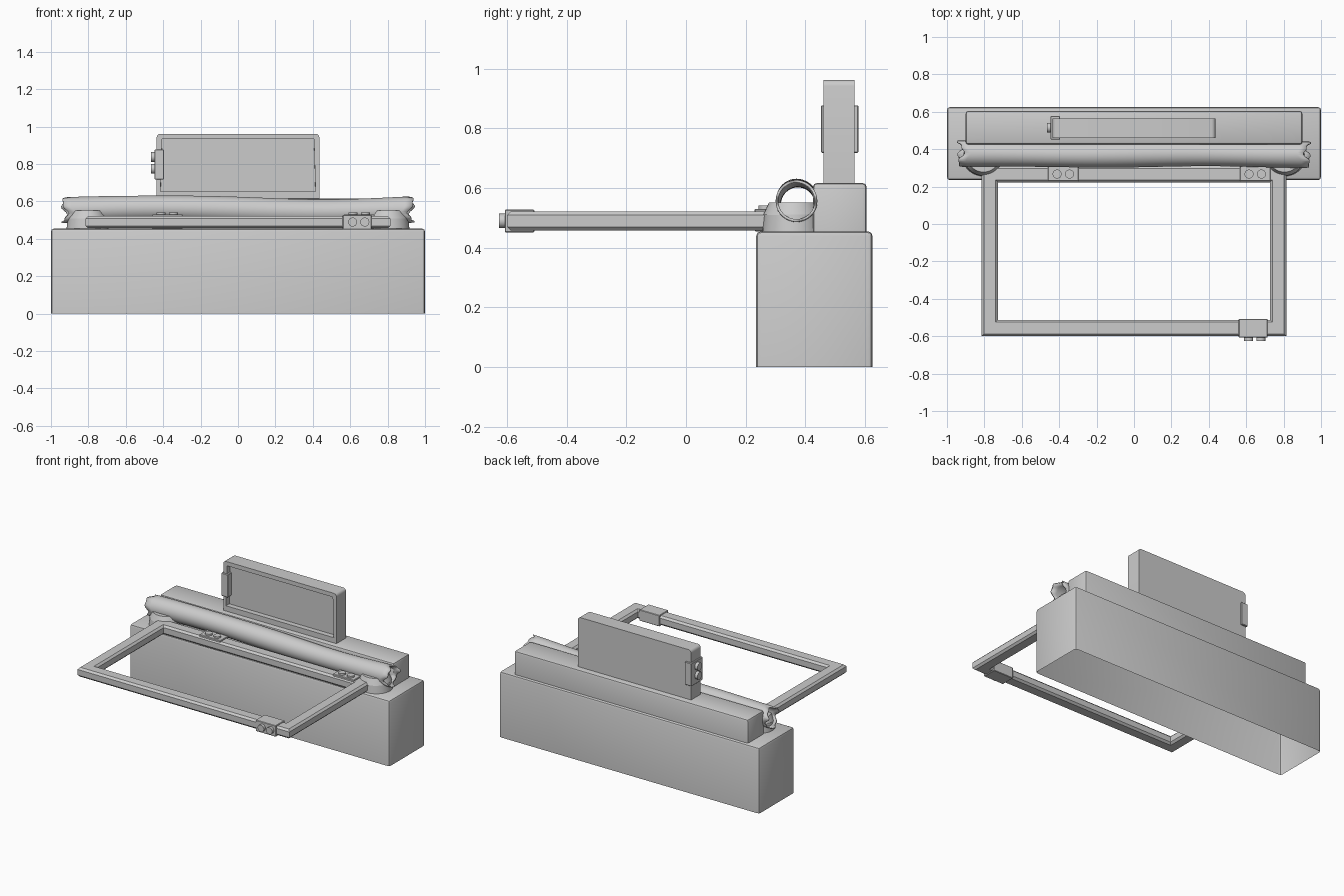
import bpy, bmesh, math
from mathutils import Matrix, Vector

if "Cube" in bpy.data.objects:
    bpy.data.objects.remove(bpy.data.objects["Cube"])


def finish(name, bm, smooth=True):
    bmesh.ops.recalc_face_normals(bm, faces=bm.faces)
    me = bpy.data.meshes.new(name)
    bm.to_mesh(me)
    bm.free()
    ob = bpy.data.objects.new(name, me)
    bpy.context.collection.objects.link(ob)
    if smooth:
        bpy.ops.object.select_all(action='DESELECT')
        ob.select_set(True)
        bpy.context.view_layer.objects.active = ob
        bpy.ops.object.shade_smooth_by_angle(angle=math.radians(30))
    return ob


def box_bm(lo, hi):
    bm = bmesh.new()
    bmesh.ops.create_cube(bm, size=1)
    for v in bm.verts:
        v.co = Vector([lo[i] + (v.co[i] + 0.5) * (hi[i] - lo[i]) for i in range(3)])
    return bm


def box(name, lo, hi, bevel=0.0, seg=2, open_bottom=False):
    bm = box_bm(lo, hi)
    edges = [e for e in bm.edges
             if not (open_bottom and all(abs(v.co.z - lo[2]) < 1e-5 for v in e.verts))]
    if bevel:
        bmesh.ops.bevel(bm, geom=edges, offset=bevel, segments=seg,
                        profile=0.5, affect='EDGES')
    if open_bottom:
        dead = [f for f in bm.faces
                if all(abs(v.co.z - lo[2]) < 1e-5 for v in f.verts)]
        bmesh.ops.delete(bm, geom=dead, context='FACES')
    return finish(name, bm)


def peg(name, center, axis, r, depth, r2=None, squash=1.0, n=24):
    bm = bmesh.new()
    bmesh.ops.create_cone(bm, cap_ends=True, segments=n, radius1=r,
                          radius2=r if r2 is None else r2, depth=depth)
    rot = Vector((0, 0, 1)).rotation_difference(Vector(axis)).to_matrix().to_4x4()
    bm.transform(Matrix.Translation(center) @ rot @ Matrix.Diagonal((1, squash, 1, 1)))
    return finish(name, bm)


# Base shell (open underneath) and upper step
box("base", (-1, 0.235, 0), (1, 0.625, 0.455), 0.016, 2, True)
box("upper_step", (-0.9, 0.425, 0.45), (0.9, 0.605, 0.617), 0.014, 2, True)

# Upright panel with rounded corners and a recessed front
bm = box_bm((-0.435, 0.46, 0.605), (0.435, 0.565, 0.962))
corners = [e for e in bm.edges if abs(e.verts[0].co.y - e.verts[1].co.y) > 0.05
           and e.verts[0].co.z > 0.8]
bmesh.ops.bevel(bm, geom=corners, offset=0.02, segments=4, profile=0.5, affect='EDGES')
bm.normal_update()
front = [f for f in bm.faces if f.normal.y < -0.9]
bmesh.ops.inset_region(bm, faces=front, thickness=0.029)
for v in front[0].verts:
    if v.co.z < 0.7:
        v.co.z += 0.028
inner_corners = [v for v in front[0].verts if v.co.z < 0.7]
bmesh.ops.inset_region(bm, faces=front, thickness=0.001)
for v in front[0].verts:
    v.co.y += 0.035
finish("upright_panel", bm)

# Panel side clip
box("panel_clip", (-0.446, 0.452, 0.718), (-0.395, 0.577, 0.877), 0.003, 1)
for z in (0.775, 0.838):
    peg("panel_clip_button", (-0.452, 0.515, z), (1, 0, 0), 0.026, 0.028)

# Hollow wavy roll with ragged ends
bm = bmesh.new()
rings, sides = 48, 40
grid = []
for i in range(rings + 1):
    t = -1 + 2 * i / rings
    zc = 0.555 - 0.010 * math.sin(t * 3.3)
    yc = 0.373 + 0.003 * math.sin(t * 5)
    rad = 0.068 + 0.002 * math.cos(t * 6)
    row = []
    for j in range(sides):
        a = 2 * math.pi * j / sides
        rag = 0.015 * math.sin(3 * a + 0.6) + 0.007 * math.sin(7 * a)
        x = t * (0.925 + rag * max(0, abs(t) - 0.85) / 0.15)
        row.append(bm.verts.new((x, yc + rad * math.cos(a), zc + rad * math.sin(a))))
    grid.append(row)
for p, q in zip(grid, grid[1:]):
    for j in range(sides):
        k = (j + 1) % sides
        bm.faces.new((p[j], p[k], q[k], q[j]))
roll = finish("roll", bm)
wall = roll.modifiers.new("wall", 'SOLIDIFY')
wall.thickness = 0.009
wall.offset = -1

# Round mounts under the roll
for s in (-1, 1):
    peg("roll_mount", (s * 0.805, 0.36, 0.482), (0, 0, 1), 0.112, 0.06, 0.105, 0.93, 40)
    peg("roll_mount_top", (s * 0.805, 0.36, 0.53), (0, 0, 1), 0.105, 0.042, 0.085, 0.97, 40)

# Rectangular frame: chamfered section swept around four mitred corners
ox, y0, y1 = 0.815, -0.6, 0.31
w, z0, z1, c = 0.088, 0.457, 0.522, 0.013
section = [(0, z0 + c), (0, z1 - c), (c, z1), (w - c, z1),
           (w, z1 - c), (w, z0 + c), (w - c, z0), (c, z0)]
bm = bmesh.new()
loops = []
for sx, sy in ((-1, -1), (1, -1), (1, 1), (-1, 1)):
    loops.append([bm.verts.new((sx * (ox - d), (y0 + d) if sy < 0 else (y1 - d), z))
                  for d, z in section])
for i in range(4):
    a, b = loops[i], loops[(i + 1) % 4]
    for j in range(8):
        k = (j + 1) % 8
        bm.faces.new((a[j], a[k], b[k], b[j]))
finish("frame", bm, False)

# Clip on the front bar
box("front_clip", (0.56, -0.607, 0.451), (0.715, -0.508, 0.528), 0.003, 1)
for x in (0.613, 0.678):
    peg("front_clip_button", (x, -0.612, 0.49), (0, 1, 0), 0.024, 0.028)

# Clips on the rear bar
for x in (-0.378, 0.648):
    box("rear_clip", (x - 0.082, 0.23, 0.455), (x + 0.082, 0.315, 0.53), 0.003, 1)
    for dx in (-0.033, 0.033):
        peg("rear_clip_button", (x + dx, 0.267, 0.53), (0, 0, 1), 0.024, 0.022)
